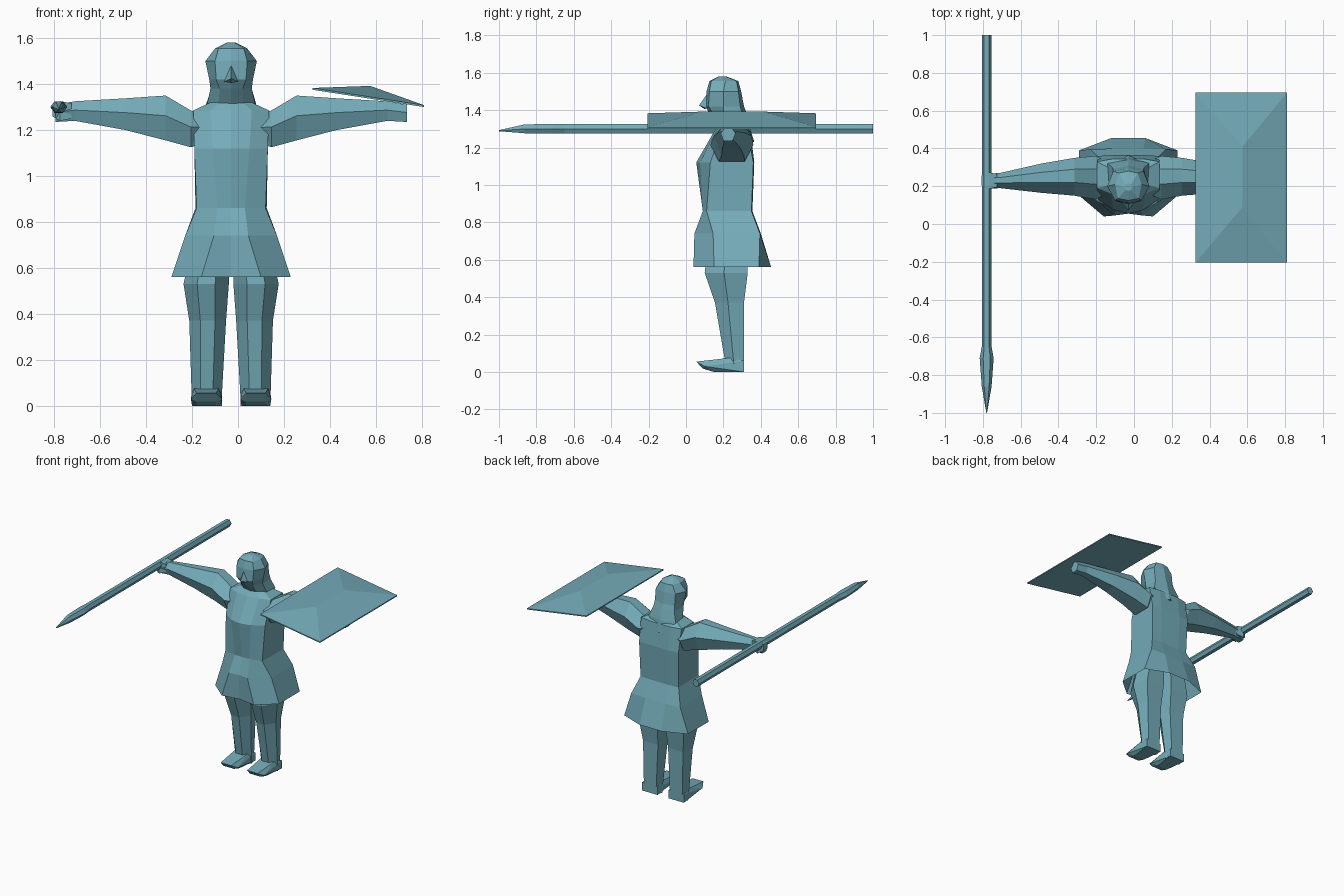
import bpy, bmesh, math
from mathutils import Vector

if "Cube" in bpy.data.objects:
    bpy.data.objects.remove(bpy.data.objects["Cube"], do_unlink=True)

CX = -0.03  # body centre line

teal = bpy.data.materials.new("soft teal")
teal.use_nodes = True
COLOUR = (0.175, 0.41, 0.485, 1.0)
teal.diffuse_color = COLOUR
teal.node_tree.nodes["Principled BSDF"].inputs["Base Color"].default_value = COLOUR


def finish(name, bm):
    bmesh.ops.recalc_face_normals(bm, faces=bm.faces)
    mesh = bpy.data.meshes.new(name)
    bm.to_mesh(mesh)
    bm.free()
    mesh.materials.append(teal)
    obj = bpy.data.objects.new(name, mesh)
    bpy.context.collection.objects.link(obj)
    return obj


def loft(name, rings, cap_start=True, cap_end=True):
    """Skin a list of equal-length rings of 3D points."""
    bm = bmesh.new()
    rows = [[bm.verts.new(p) for p in ring] for ring in rings]
    n = len(rows[0])
    for a, b in zip(rows, rows[1:]):
        for i in range(n):
            j = (i + 1) % n
            bm.faces.new((a[i], a[j], b[j], b[i]))
    if cap_start:
        bm.faces.new(rows[0])
    if cap_end:
        bm.faces.new(rows[-1])
    return finish(name, bm)


def hull(name, points):
    bm = bmesh.new()
    for p in points:
        bm.verts.new(p)
    bmesh.ops.convex_hull(bm, input=bm.verts)
    return finish(name, bm)


def sym(z, half):
    """Full ring from its left half, listed front to back."""
    pts = half + [(-x, y) for x, y in reversed(half) if x > 0]
    return [(CX + x, y, z) for x, y in pts]


# Tunic: neck, shoulders, chest, waist, hip, open flared hem
loft("tunic", [
    sym(1.32, [(0, .18), (.05, .185), (.09, .21), (.09, .29), (.05, .30)]),
    sym(1.285, [(0, .15), (.09, .16), (.165, .19), (.165, .33), (.08, .345)]),
    sym(1.12, [(0, .055), (.08, .075), (.16, .13), (.16, .36), (.08, .365)]),
    sym(.86, [(0, .09), (.06, .09), (.15, .11), (.155, .35), (.08, .355)]),
    sym(.74, [(0, .055), (.075, .045), (.20, .145), (.20, .395), (.08, .40)]),
    sym(.56, [(0, .06), (.13, .04), (.26, .15), (.26, .39), (.09, .455)]),
], cap_end=False)

# Head with hair that falls onto the back
loft("head", [
    sym(1.58, [(0, .175), (.015, .18), (.02, .195), (.015, .21), (0, .215)]),
    sym(1.555, [(0, .125), (.055, .135), (.07, .21), (.05, .27), (0, .28)]),
    sym(1.50, [(0, .11), (.07, .125), (.112, .20), (.08, .28), (0, .295)]),
    sym(1.42, [(0, .105), (.065, .12), (.095, .20), (.08, .29), (0, .31)]),
    sym(1.38, [(0, .125), (.05, .145), (.09, .20), (.085, .30), (0, .325)]),
    sym(1.31, [(0, .18), (.055, .19), (.105, .23), (.11, .32), (0, .34)]),
    sym(1.23, [(0, .22), (.02, .23), (.04, .26), (.04, .34), (0, .365)]),
])
hull("nose", [(CX, .115, 1.49), (CX, .07, 1.425), (CX - .03, .11, 1.41),
              (CX + .03, .11, 1.41), (CX, .10, 1.405), (CX, .14, 1.44)])


# Arms: distance from centre line, top z, bottom z, front y, back y
ARM = [(.13, 1.27, 1.14, .15, .34), (.175, 1.285, 1.125, .13, .36),
       (.285, 1.35, 1.155, .15, .35), (.46, 1.338, 1.20, .165, .32),
       (.68, 1.325, 1.24, .19, .27), (.765, 1.31, 1.235, .185, .265)]

# Legs: z, inner x, outer x, front y, back y
LEG = [(.70, .01, .17, .12, .33), (.53, .01, .207, .10, .33),
       (.37, .022, .182, .155, .31), (.05, .04, .172, .21, .31),
       (0, .04, .17, .22, .31)]

for side, s in (("left", 1), ("right", -1)):
    rings = []
    for d, top, bot, yf, yb in ARM:
        w, mid = yb - yf, bot * .45 + top * .55
        x = CX + s * d
        rings.append([(x, yf, mid), (x, yf + .35 * w, top), (x, yf + .7 * w, top),
                      (x, yb, mid), (x, yb - .2 * w, bot), (x, yf + .2 * w, bot)])
    loft(side + "_arm", rings)

    rings = []
    for z, xi, xo, yf, yb in LEG:
        w, d = xo - xi, yb - yf
        pts = [(xi + .3 * w, yf), (xo - .3 * w, yf), (xo, yf + .45 * d),
               (xo - .12 * w, yb), (xi + .12 * w, yb), (xi, yf + .45 * d)]
        rings.append([(CX + s * x, y, z) for x, y in pts])
    loft(side + "_leg", rings)

    # Foot: wedge rising to the ankle, toe lifted off the ground
    foot = [(.045, .31, 0), (.17, .31, 0), (.065, .15, .0), (.15, .15, .0),
            (.065, .09, .018), (.15, .09, .018), (.04, .10, .03), (.175, .10, .03),
            (.065, .055, .055), (.15, .055, .055), (.055, .23, .075),
            (.16, .23, .075), (.045, .31, .06), (.17, .31, .06)]
    hull(side + "_foot", [(CX + s * x, y, z) for x, y, z in foot])

# Fist around the spear
hull("right_fist", [(x, y, z) for x, h in ((-.725, .035), (-.775, .045), (-.808, .025))
                    for y in (.23 - h, .23 + h) for z in (1.285 - h, 1.285 + h * .9)])

# Spear: y, half width, half height of each hexagonal ring
SPEAR = [(1.0, .026, .025), (-.65, .026, .025), (-.71, .037, .025),
         (-.86, .026, .024), (-1.0, .002, .003)]
loft("spear", [[(-.78 + w * math.cos(math.radians(60 * i)), y,
                 1.30 - (.01 if y == -1 else 0) + h * math.sin(math.radians(60 * i)) / .866)
                for i in range(6)] for y, w, h in SPEAR])

# Shield: shallow hipped plate tilted away from the body
hull("shield", [(x, y, z - t) for x, z in ((.325, 1.383), (.81, 1.308))
                for y in (-.205, .695) for t in (0, .008)]
     + [(.575, .09, 1.392), (.575, .41, 1.392)])
